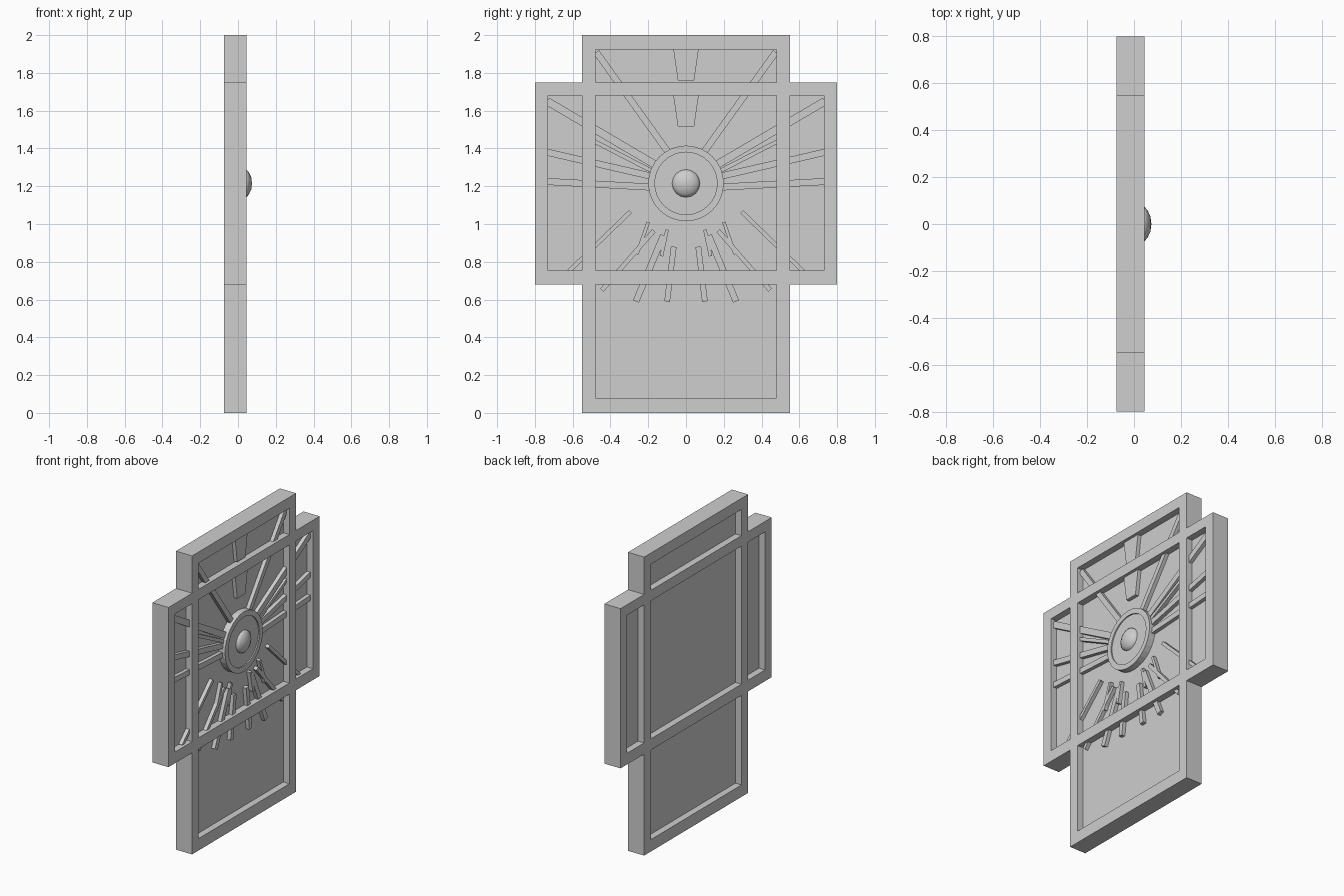
import bpy, bmesh, math
from mathutils import Vector

if "Cube" in bpy.data.objects:
    bpy.data.objects.remove(bpy.data.objects["Cube"])

GREY = (0.62, 0.62, 0.62, 1)
mat = bpy.data.materials.new("stone grey")
mat.use_nodes = True
mat.diffuse_color = GREY
mat.node_tree.nodes["Principled BSDF"].inputs["Base Color"].default_value = GREY

BACK, FRONT = -0.075, 0.045        # frame depth along x
PANEL_BACK, PANEL_FRONT = -0.03, 0.0
RAY_TOP = 0.025
HUB_Z = 1.215


def finish(name, bm):
    bmesh.ops.recalc_face_normals(bm, faces=bm.faces)
    mesh = bpy.data.meshes.new(name)
    bm.to_mesh(mesh)
    bm.free()
    mesh.materials.append(mat)
    obj = bpy.data.objects.new(name, mesh)
    bpy.context.collection.objects.link(obj)
    return obj


def extrude_x(bm, faces, depth):
    geom = bmesh.ops.extrude_face_region(bm, geom=faces)["geom"]
    verts = [g for g in geom if isinstance(g, bmesh.types.BMVert)]
    bmesh.ops.translate(bm, verts=verts, vec=(depth, 0, 0))


def prism(name, outline, x0, x1):
    """Extrude a (y, z) outline from x0 to x1."""
    bm = bmesh.new()
    face = bm.faces.new([bm.verts.new((x0, y, z)) for y, z in outline])
    extrude_x(bm, [face], x1 - x0)
    return finish(name, bm)


def ray(name, start, end, width):
    """Straight bar lying on the panel, with square ends."""
    a, b = Vector(start), Vector(end)
    d = (b - a).normalized()
    side = Vector((-d.y, d.x)) * width / 2
    return prism(name, [a + side, b + side, b - side, a - side],
                 PANEL_FRONT - 0.005, RAY_TOP)


def lathe(name, profile, segments):
    """Spin an (x, radius) profile around the hub axis."""
    bm = bmesh.new()
    verts = [bm.verts.new((x, r, HUB_Z)) for x, r in profile]
    edges = [bm.edges.new(pair) for pair in zip(verts, verts[1:])]
    bmesh.ops.spin(bm, geom=verts + edges, cent=(0, 0, HUB_Z), axis=(1, 0, 0),
                   angle=math.tau, steps=segments, use_duplicate=False)
    bmesh.ops.remove_doubles(bm, verts=bm.verts, dist=0.0005)
    return finish(name, bm)


# Lattice frame: two crossing rectangles, cut from a grid of cells
ys = [-0.8, -0.73, -0.55, -0.48, 0.48, 0.55, 0.73, 0.8]
zs = [0, 0.08, 0.68, 0.755, 1.68, 1.75, 1.925, 2]


def is_pane(col, row):
    return (col == 3 and row in (1, 3, 5)) or (col in (1, 5) and row == 3)


def is_frame(col, row):
    inside = 2 <= col <= 4 or 2 <= row <= 4
    return inside and not is_pane(col, row)


bm = bmesh.new()
grid = [[bm.verts.new((BACK, y, z)) for z in zs] for y in ys]
for c in range(len(ys) - 1):
    for r in range(len(zs) - 1):
        if is_frame(c, r):
            bm.faces.new((grid[c][r], grid[c + 1][r], grid[c + 1][r + 1], grid[c][r + 1]))
bmesh.ops.delete(bm, geom=[v for v in bm.verts if not v.link_faces], context='VERTS')
extrude_x(bm, bm.faces[:], FRONT - BACK)
finish("frame", bm)

# Recessed panels, one in each opening
pane_names = {(3, 1): "lower_panel", (3, 3): "main_panel", (3, 5): "upper_panel",
              (1, 3): "right_side_panel", (5, 3): "left_side_panel"}
for (c, r), name in pane_names.items():
    y0, y1, z0, z1 = ys[c], ys[c + 1], zs[r], zs[r + 1]
    prism(name, [(y0, z0), (y1, z0), (y1, z1), (y0, z1)], PANEL_BACK, PANEL_FRONT)

# Rays, mirrored across the centre: start, end, width
rays = {
    "high_ray": ((0.08, 1.36), (0.475, 1.91), 0.035),
    "upper_ray": ((0.14, 1.30), (0.735, 1.65), 0.042),
    "inner_ray": ((0.15, 1.265), (0.49, 1.44), 0.022),
    "middle_ray": ((0.17, 1.25), (0.735, 1.38), 0.036),
    "level_ray": ((0.18, 1.195), (0.735, 1.225), 0.036),
    "low_ray": ((0.295, 1.065), (0.62, 0.75), 0.022),
    "slanted_ray": ((0.17, 0.965), (0.445, 0.65), 0.024),
    "short_outer_ray": ((0.20, 1.01), (0.26, 0.84), 0.018),
    "steep_ray": ((0.12, 0.94), (0.265, 0.59), 0.034),
    "short_inner_ray": ((0.10, 0.97), (0.13, 0.83), 0.018),
    "bottom_ray": ((0.065, 0.88), (0.10, 0.59), 0.03),
}
for name, (start, end, width) in rays.items():
    for label, s in (("left", 1), ("right", -1)):
        ray(f"{name}_{label}", (s * start[0], start[1]), (s * end[0], end[1]), width)

# Tapered wedges above the hub
for name, z0, z1 in (("upper_wedge", 1.76, 1.925), ("main_wedge", 1.515, 1.68)):
    prism(name, [(-0.043, z0), (0.043, z0), (0.067, z1), (-0.067, z1)],
          PANEL_FRONT - 0.005, RAY_TOP)

# Round hub with a raised rim, and a domed boss
lathe("hub", [(PANEL_FRONT - 0.005, 0), (PANEL_FRONT - 0.005, 0.2), (0.044, 0.2),
              (0.044, 0.165), (0.036, 0.165), (0.036, 0)], 32)
boss = lathe("boss", [(0.03, 0), (0.03, 0.075), (0.046, 0.072), (0.058, 0.058),
                      (0.07, 0.033), (0.074, 0)], 16)
bpy.ops.object.select_all(action='DESELECT')
boss.select_set(True)
bpy.context.view_layer.objects.active = boss
bpy.ops.object.shade_smooth_by_angle(angle=math.radians(40))
